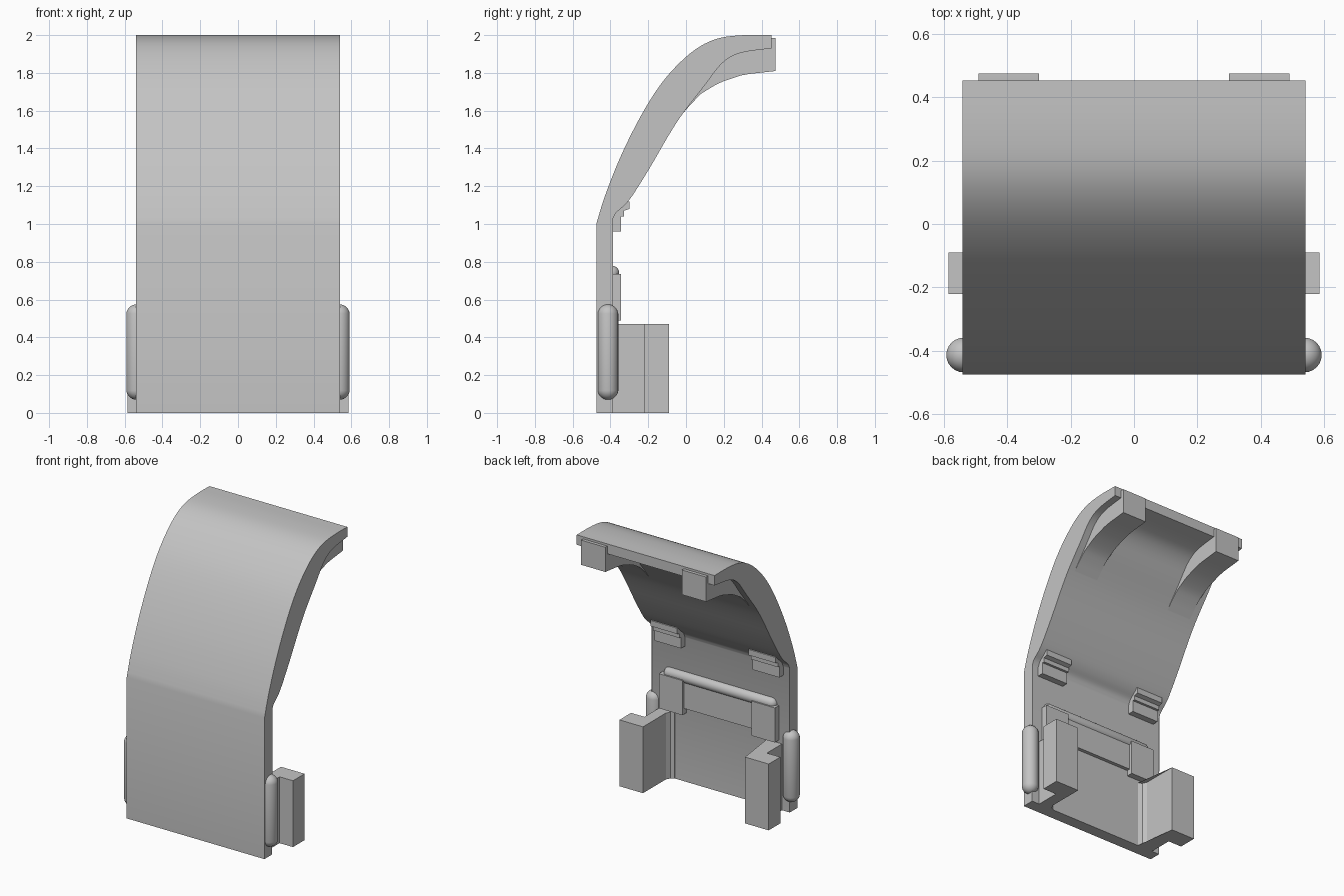
import bpy, bmesh, math
from mathutils import Vector, Matrix

if "Cube" in bpy.data.objects:
    bpy.data.objects.remove(bpy.data.objects["Cube"])

grey = bpy.data.materials.new("mid_grey")
grey.diffuse_color = (0.55, 0.55, 0.55, 1)
grey.use_nodes = True
grey.node_tree.nodes["Principled BSDF"].inputs["Base Color"].default_value = grey.diffuse_color


def curve(pts, n=4):
    """Catmull-Rom smoothing through 2D points."""
    p = [Vector(q) for q in pts]
    p = [2 * p[0] - p[1]] + p + [2 * p[-1] - p[-2]]
    out = []
    for i in range(1, len(p) - 2):
        a, b, c, d = p[i - 1:i + 3]
        for k in range(n):
            t = k / n
            out.append(0.5 * (2 * b + (c - a) * t + (2 * a - 5 * b + 4 * c - d) * t * t
                              + (3 * b - a - 3 * c + d) * t ** 3))
    return [tuple(q) for q in out] + [tuple(pts[-1])]


def finish(name, bm):
    bmesh.ops.recalc_face_normals(bm, faces=bm.faces[:])
    me = bpy.data.meshes.new(name)
    bm.to_mesh(me)
    bm.free()
    me.materials.append(grey)
    ob = bpy.data.objects.new(name, me)
    bpy.context.collection.objects.link(ob)
    bpy.ops.object.select_all(action='DESELECT')
    ob.select_set(True)
    bpy.context.view_layer.objects.active = ob
    bpy.ops.object.shade_smooth_by_angle(angle=math.radians(25))
    return ob


def extrude(name, pts, lo, hi, to3d):
    """Prism from a 2D outline; to3d maps (u, v, depth) to a 3D point."""
    bm = bmesh.new()
    a = [bm.verts.new(to3d(u, v, lo)) for u, v in pts]
    b = [bm.verts.new(to3d(u, v, hi)) for u, v in pts]
    n = len(pts)
    for i in range(n):
        j = (i + 1) % n
        bm.faces.new((a[i], a[j], b[j], b[i]))
    caps = [bm.faces.new(a), bm.faces.new(b)]
    bmesh.ops.triangulate(bm, faces=caps)
    return finish(name, bm)


def side_profile(name, pts, x0, x1):
    return extrude(name, pts, x0, x1, lambda u, v, d: (d, u, v))


def box(name, x0, x1, y0, y1, z0, z1):
    return side_profile(name, [(y0, z0), (y1, z0), (y1, z1), (y0, z1)], x0, x1)


def capsule(name, centre, radius, length, along_x=False):
    bm = bmesh.new()
    bmesh.ops.create_uvsphere(bm, u_segments=24, v_segments=13, radius=radius)
    for v in bm.verts:
        v.co.z += math.copysign(length / 2 - radius, v.co.z)
    if along_x:
        bm.transform(Matrix.Rotation(math.pi / 2, 4, 'Y'))
    bm.transform(Matrix.Translation(centre))
    return finish(name, bm)


# Curved main panel
outer = curve([(-0.475, 1.0), (-0.43, 1.146), (-0.348, 1.353), (-0.243, 1.565),
               (-0.137, 1.735), (-0.03, 1.857), (0.074, 1.94), (0.18, 1.985),
               (0.31, 2.0), (0.452, 2.0)])
inner = curve([(0.452, 1.93), (0.285, 1.905), (0.19, 1.85), (0.10, 1.735),
               (-0.016, 1.586), (-0.095, 1.464), (-0.19, 1.30), (-0.28, 1.156),
               (-0.325, 1.10), (-0.37, 1.06), (-0.39, 1.02)])
side_profile("main_panel", [(-0.475, 0)] + outer + inner + [(-0.39, 0)], -0.54, 0.54)

# Rear crossbar and the thin plate beneath it
capsule("crossbar", (0, -0.393, 0.74), 0.04, 0.88, True)
box("crossbar_plate", -0.3, 0.3, -0.40, -0.365, 0.53, 0.72)

rib = curve([(-0.016, 1.586), (0.05, 1.66), (0.127, 1.722), (0.285, 1.785), (0.475, 1.81)])
rib += [(0.475, 1.985), (0.44, 1.985), (0.3, 1.96), (0.19, 1.92), (0.08, 1.8), (-0.04, 1.62)]
hook = [(-0.41, 0.96), (-0.345, 0.96), (-0.345, 1.04), (-0.328, 1.04), (-0.328, 1.07),
        (-0.30, 1.08), (-0.30, 1.12), (-0.325, 1.13), (-0.41, 1.13)]
bracket = [(0.40, -0.09), (0.585, -0.09), (0.585, -0.22), (0.48, -0.22), (0.48, -0.40),
           (0.36, -0.40), (0.36, -0.388), (0.385, -0.375), (0.40, -0.345)]

for s, side in ((1, "right"), (-1, "left")):
    # Arched rib with square end under the top edge
    side_profile("top_rib_" + side, rib, s * 0.30, s * 0.49)
    # Stepped hook in the middle
    side_profile("hook_" + side, hook, s * 0.28, s * 0.49)
    # Flat tab below the crossbar
    box("tab_" + side, s * 0.27, s * 0.455, -0.40, -0.345, 0.49, 0.735)
    # L-shaped lower bracket
    extrude("bracket_" + side, bracket, 0, 0.47, lambda u, v, d: (s * u, v, d))
    # Rounded pin on the side edge
    capsule("side_pin_" + side, (s * 0.537, -0.413, 0.322), 0.055, 0.505)
